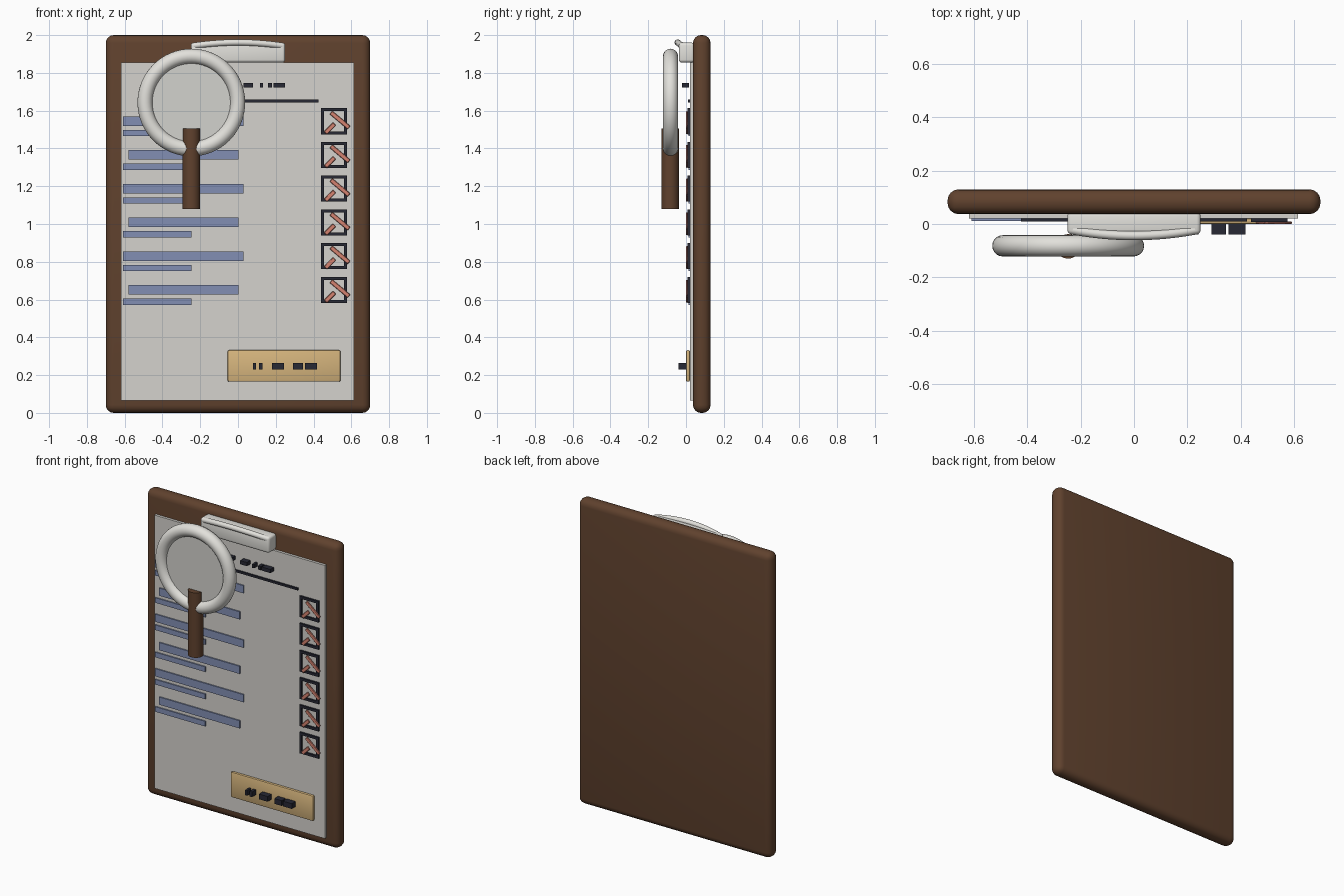
import bpy, math

if "Cube" in bpy.data.objects:
    bpy.data.objects.remove(bpy.data.objects["Cube"])


def material(name, rgb):
    m = bpy.data.materials.new(name)
    m.diffuse_color = (*rgb, 1)
    m.use_nodes = True
    m.node_tree.nodes["Principled BSDF"].inputs["Base Color"].default_value = m.diffuse_color
    return m


BROWN = material("brown wood", (0.117, 0.054, 0.027))
PAPER = material("paper", (0.66, 0.645, 0.61))
METAL = material("pale metal", (0.76, 0.75, 0.71))
BLUE = material("slate blue", (0.223, 0.275, 0.456))
INK = material("dark ink", (0.02, 0.021, 0.034))
RED = material("salmon red", (0.66, 0.223, 0.162))
TAN = material("tan", (0.67, 0.46, 0.205))
GLASS = material("lens grey", (0.65, 0.645, 0.615))


def finish(name, mat, smooth=True):
    o = bpy.context.object
    o.name = name
    o.data.materials.append(mat)
    if smooth:
        bpy.ops.object.shade_smooth_by_angle(angle=math.radians(40))
    return o


def box(name, mat, x, y, z, bevel=0.0, segments=2):
    """Box from (min, max) ranges, with optional rounded edges."""
    ranges = (x, y, z)
    bpy.ops.mesh.primitive_cube_add(size=1, location=[(a + b) / 2 for a, b in ranges])
    o = bpy.context.object
    o.scale = [b - a for a, b in ranges]
    bpy.ops.object.transform_apply(location=False, rotation=False, scale=True)
    if bevel:
        mod = o.modifiers.new("rounded edges", 'BEVEL')
        mod.width, mod.segments = bevel, segments
        bpy.ops.object.modifier_apply(modifier=mod.name)
    return finish(name, mat, bool(bevel))


def stroke(name, x, z, length, angle):
    """Thin tilted bar lying in front of the paper."""
    o = box(name, RED, (x - length / 2, x + length / 2), (0.0, 0.009),
            (z - 0.0115, z + 0.0115), 0.003, 1)
    o.rotation_euler.y = -math.radians(angle)


def cylinder(name, mat, radius, depth, location, rotation=(0, 0, 0)):
    bpy.ops.mesh.primitive_cylinder_add(vertices=32, radius=radius, depth=depth,
                                        location=location, rotation=rotation)
    return finish(name, mat)


# Board and sheet
box("board", BROWN, (-0.70, 0.70), (0.037, 0.13), (0, 2), 0.042, 4)
box("sheet", PAPER, (-0.62, 0.615), (0.02, 0.04), (0.065, 1.855))

# Clip with a bowed lever along its top edge
box("clip_base", METAL, (-0.25, 0.25), (-0.038, 0.045), (1.855, 1.96), 0.015, 3)
curve = bpy.data.curves.new("clip_lever", 'CURVE')
curve.dimensions = '3D'
curve.bevel_depth, curve.bevel_resolution = 0.017, 3
curve.use_fill_caps = True
spline = curve.splines.new('POLY')
spline.points.add(16)
for i, p in enumerate(spline.points):
    t = i / 8 - 1
    p.co = (0.235 * t, -0.044 + 0.022 * t * t, 1.961 - 0.018 * t * t, 1)
curve.materials.append(METAL)
bpy.context.collection.objects.link(bpy.data.objects.new("clip_lever", curve))

# Magnifier: ring, lens and handle
CX, CY, CZ = -0.247, -0.082, 1.643
upright = (math.pi / 2, 0, 0)
bpy.ops.mesh.primitive_torus_add(major_radius=0.245, minor_radius=0.04,
                                 major_segments=64, minor_segments=20,
                                 location=(CX, CY, CZ), rotation=upright)
finish("magnifier_ring", METAL)
cylinder("magnifier_lens", GLASS, 0.225, 0.02, (CX, CY, CZ), upright)
cylinder("magnifier_handle", BROWN, 0.046, 0.425, (CX, -0.084, 1.2925))

# Title marks and rule
for a, b in ((0.03, 0.08), (0.117, 0.132), (0.16, 0.18), (0.187, 0.25)):
    for s in (-1, 1):
        box("title_mark", INK, sorted((s * a, s * b)), (-0.022, 0.015), (1.723, 1.747))
box("title_rule", INK, (-0.425, 0.425), (0.01, 0.021), (1.644, 1.658))

# Six list rows, each with a long bar, a short bar and a ticked box
for row in range(6):
    z = 1.544 - 0.1785 * row
    left, right = ((-0.61, 0.03), (-0.58, 0.003))[row % 2]
    box("row_bar", BLUE, (left, right), (0.012, 0.021), (z - 0.025, z + 0.025))
    box("row_short_bar", BLUE, (-0.61, -0.247), (0.012, 0.021), (z - 0.079, z - 0.046))
    cx, h, w = 0.508, 0.069, 0.016
    for s in (-1, 1):
        box("checkbox_side", INK, sorted((cx + s * h, cx + s * (h - w))),
            (0.008, 0.021), (z - h, z + h))
        box("checkbox_rail", INK, (cx - h + w, cx + h - w), (0.008, 0.021),
            sorted((z + s * h, z + s * (h - w))))
    stroke("tick_short", 0.487, z - 0.038, 0.068, 45)
    stroke("tick_long", 0.54, z + 0.006, 0.125, -40)

# Label plate with dark marks
box("label_plate", TAN, (-0.055, 0.543), (0.0, 0.021), (0.165, 0.332), 0.008, 2)
for a, b in ((0.08, 0.095), (0.111, 0.13), (0.18, 0.243), (0.291, 0.345), (0.354, 0.418)):
    box("label_mark", INK, (a, b), (-0.04, 0.003), (0.23, 0.264))
